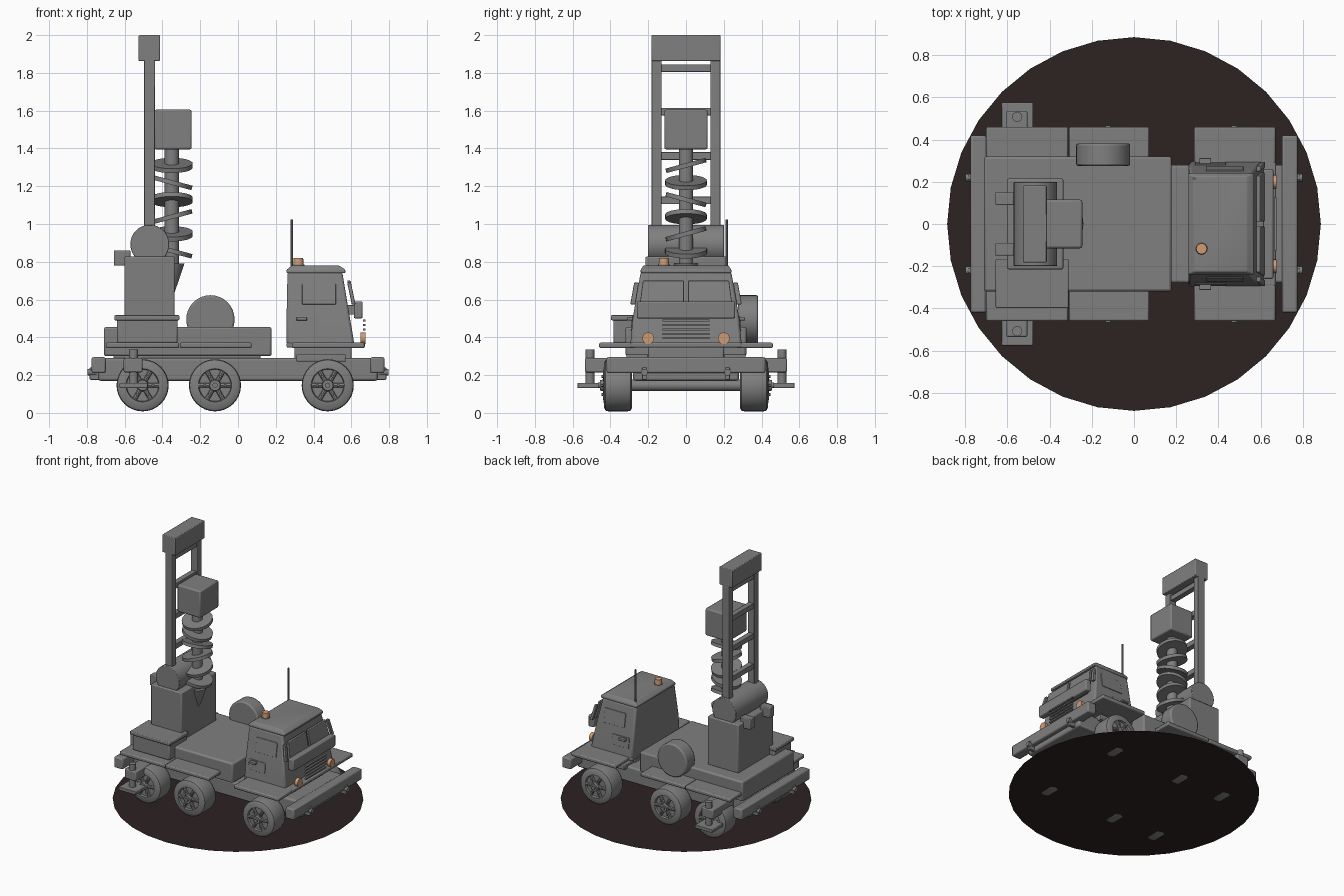
import bpy, bmesh, math
from mathutils import Vector, Matrix

if "Cube" in bpy.data.objects:
    bpy.data.objects.remove(bpy.data.objects["Cube"])


def material(name, rgb):
    m = bpy.data.materials.new(name)
    m.diffuse_color = (*rgb, 1)
    m.use_nodes = True
    m.node_tree.nodes["Principled BSDF"].inputs["Base Color"].default_value = m.diffuse_color
    return m


GRAY = material("grey_paint", (0.22, 0.215, 0.215))
DARK = material("dark_ground", (0.026, 0.016, 0.016))
AMBER = material("amber_lamp", (0.62, 0.33, 0.18))


def finish(name, bm, mat=GRAY, bevel=0.0, smooth=True):
    bmesh.ops.recalc_face_normals(bm, faces=bm.faces)
    me = bpy.data.meshes.new(name)
    bm.to_mesh(me)
    bm.free()
    ob = bpy.data.objects.new(name, me)
    bpy.context.collection.objects.link(ob)
    me.materials.append(mat)
    if bevel:
        b = ob.modifiers.new("bevel", "BEVEL")
        b.width, b.segments, b.limit_method = bevel, 2, "ANGLE"
    if smooth:
        bpy.ops.object.select_all(action="DESELECT")
        ob.select_set(True)
        bpy.context.view_layer.objects.active = ob
        bpy.ops.object.shade_smooth_by_angle(angle=math.radians(35))
    return ob


def box(name, x, y, z, bevel=0.008, mat=GRAY):
    """Box from (min, max) ranges."""
    bm = bmesh.new()
    size = [abs(r[1] - r[0]) for r in (x, y, z)]
    mid = [(r[0] + r[1]) / 2 for r in (x, y, z)]
    bmesh.ops.create_cube(bm, size=1, matrix=Matrix.Translation(mid) @ Matrix.Diagonal((*size, 1)))
    return finish(name, bm, mat, bevel)


def rod(name, a, b, r, r2=None, segs=24, mat=GRAY, bevel=0.0):
    """Cylinder or cone from point a to point b."""
    a, b = Vector(a), Vector(b)
    d = b - a
    bm = bmesh.new()
    bmesh.ops.create_cone(bm, cap_ends=True, segments=segs, radius1=r, radius2=r if r2 is None else r2,
                          depth=d.length, matrix=Matrix.Translation((a + b) / 2)
                          @ d.to_track_quat("Z", "Y").to_matrix().to_4x4())
    return finish(name, bm, mat, bevel)


def loft(name, rings, bevel=0.008):
    """Rectangular sections (x0, x1, half_y, z) joined from bottom to top."""
    bm = bmesh.new()
    loops = [[bm.verts.new(p) for p in ((x0, -h, z), (x1, -h, z), (x1, h, z), (x0, h, z))]
             for x0, x1, h, z in rings]
    for lo, hi in zip(loops, loops[1:]):
        for i in range(4):
            bm.faces.new((lo[i], lo[(i + 1) % 4], hi[(i + 1) % 4], hi[i]))
    bm.faces.new(loops[0])
    bm.faces.new(loops[-1])
    return finish(name, bm, GRAY, bevel)


def lathe_y(name, profile, x, z, side, segs=32):
    """Spin (radius, y) points around the y axis; closed profile on the axle."""
    bm = bmesh.new()
    vs = [bm.verts.new((x + r, side * y, z)) for r, y in profile]
    es = [bm.edges.new(p) for p in zip(vs, vs[1:])]
    bmesh.ops.spin(bm, geom=vs + es, cent=(x, 0, z), axis=(0, 1, 0), angle=2 * math.pi, steps=segs)
    bmesh.ops.remove_doubles(bm, verts=bm.verts, dist=1e-4)
    return finish(name, bm)


# Ground disc
bm = bmesh.new()
bmesh.ops.create_circle(bm, cap_ends=True, segments=32, radius=0.885, matrix=Matrix.Translation((0, 0, 0.012)))
finish("ground_disc", bm, DARK, smooth=False)

# Chassis, bumpers and deck
box("chassis", (-0.74, 0.74), (-0.28, 0.28), (0.17, 0.29), 0.012)
for e in (-1, 1):
    box("bumper", (e * 0.70, e * 0.775), (-0.42, 0.42), (0.21, 0.295), 0.01)
    for s in (-1, 1):
        rod("tow_hook", (e * 0.75, s * 0.22, 0.215), (e * 0.798, s * 0.22, 0.215), 0.018, segs=12)
        box("hook_bracket", (e * 0.73, e * 0.785), (s * 0.22 - 0.012, s * 0.22 + 0.012), (0.175, 0.24), 0.004)
box("deck", (-0.71, 0.178), (-0.32, 0.32), (0.30, 0.455), 0.012)
box("deck_mount", (-0.66, 0.12), (-0.24, 0.24), (0.28, 0.31))

# Wheels with recessed rims, spokes and nuts
TYRE = ((0, 0.285), (0.12, 0.285), (0.134, 0.293), (0.138, 0.31), (0.138, 0.41), (0.134, 0.425),
        (0.12, 0.433), (0.088, 0.436), (0.084, 0.42), (0, 0.42))
for x in (-0.505, -0.122, 0.475):
    for s in (-1, 1):
        lathe_y("wheel", TYRE, x, 0.146, s)
        rod("hub", (x, s * 0.41, 0.146), (x, s * 0.455, 0.146), 0.034, 0.028, 20)
        rod("hub_cap", (x, s * 0.45, 0.146), (x, s * 0.466, 0.146), 0.014, segs=12)
        for k in range(6):
            a = math.tau * k / 6
            c, n = math.cos(a), math.sin(a)
            rod("spoke", (x + 0.02 * c, s * 0.428, 0.146 + 0.02 * n),
                (x + 0.086 * c, s * 0.428, 0.146 + 0.086 * n), 0.012, segs=8)
            rod("nut", (x + 0.055 * c, s * 0.42, 0.146 + 0.055 * n),
                (x + 0.055 * c, s * 0.448, 0.146 + 0.055 * n), 0.008, segs=6)
    rod("axle", (x, -0.3, 0.146), (x, 0.3, 0.146), 0.03)

# Mudguards, steps and outriggers on both sides
for s in (-1, 1):
    for x0, x1, inner in ((-0.70, -0.312, 0.3), (-0.308, 0.072, 0.3), (0.285, 0.67, 0.27)):
        box("mudguard", (x0, x1), (s * inner, s * 0.46), (0.343, 0.372), 0.008)
    box("cab_step", (0.31, 0.57), (s * 0.2, s * 0.315), (0.272, 0.31), 0.005)
    box("outrigger_arm", (-0.605, -0.505), (s * 0.25, s * 0.535), (0.215, 0.29))
    rod("outrigger_leg", (-0.553, s * 0.508, 0.15), (-0.553, s * 0.508, 0.335), 0.024, segs=16)
    box("outrigger_foot", (-0.627, -0.478), (s * 0.44, s * 0.575), (0.132, 0.158), 0.004)

# Toolbox beside the column and spare wheel on the far side
box("toolbox", (-0.64, -0.32), (-0.385, -0.17), (0.37, 0.495))
box("toolbox_lid", (-0.655, -0.31), (-0.398, -0.165), (0.49, 0.517), 0.006)
rod("spare_wheel", (-0.146, 0.275, 0.495), (-0.146, 0.382, 0.495), 0.128, segs=32, bevel=0.01)

# Cab
box("cab_floor", (0.257, 0.672), (-0.295, 0.295), (0.345, 0.373), 0.008)
box("cab_mount", (0.3, 0.6), (-0.2, 0.2), (0.28, 0.35))
loft("cab", ((0.257, 0.617, 0.295, 0.36), (0.257, 0.593, 0.282, 0.50), (0.262, 0.552, 0.24, 0.745)), 0.012)
loft("roof", ((0.257, 0.568, 0.24, 0.74), (0.257, 0.568, 0.24, 0.758), (0.285, 0.535, 0.225, 0.78)), 0.005)
box("front_panel", (0.613, 0.66), (-0.26, 0.26), (0.50, 0.59), 0.008)
box("front_panel_bracket", (0.57, 0.63), (-0.2, 0.2), (0.52, 0.57), 0.004)


def sloped_plate(name, y0, y1, xs, zs, thick):
    """Leaning plate between two heights; xs and zs are bottom and top."""
    bm = bmesh.new()
    fs = []
    for d in (0, thick):
        fs.append([bm.verts.new((xs[i] + d, y, zs[i])) for i, y in ((0, y0), (0, y1), (1, y1 * 0.93), (1, y0 * 0.93))])
    bm.faces.new(fs[0])
    bm.faces.new(fs[1])
    for i in range(4):
        j = (i + 1) % 4
        bm.faces.new((fs[0][i], fs[0][j], fs[1][j], fs[1][i]))
    finish(name, bm, GRAY, 0.003)


def side_plate(name, x, z, out, s):
    """Plate following the leaning side of the cab."""
    bm = bmesh.new()
    def wall(h):
        return 0.295 - (h - 0.36) * 0.093 if h < 0.5 else 0.282 - (h - 0.5) * 0.1714
    fs = [[bm.verts.new((px, s * (wall(pz) + d), pz)) for px, pz in
           ((x[0], z[0]), (x[1], z[0]), (x[1], z[1]), (x[0], z[1]))] for d in (-0.006, out)]
    bm.faces.new(fs[0])
    bm.faces.new(fs[1])
    for i in range(4):
        j = (i + 1) % 4
        bm.faces.new((fs[0][i], fs[0][j], fs[1][j], fs[1][i]))
    finish(name, bm, GRAY, 0.002)


for s in (-1, 1):
    sloped_plate("windscreen", s * 0.012, s * 0.245, (0.602, 0.578), (0.575, 0.70), 0.018)
    sloped_plate("mirror", s * 0.268, s * 0.295, (0.602, 0.578), (0.575, 0.69), 0.02)
    side_plate("side_window", (0.34, 0.518), (0.575, 0.682), 0.005, s)
    side_plate("door_panel", (0.29, 0.435), (0.435, 0.513), 0.005, s)
    side_plate("door_handle", (0.31, 0.365), (0.49, 0.505), 0.03, s)
    # Headlamps
    rod("headlamp", (0.648, s * 0.2, 0.395), (0.675, s * 0.2, 0.395), 0.031, segs=20, mat=AMBER)
for k in range(5):
    z = 0.395 + 0.0235 * k
    box("grille_slat", (0.662, 0.676), (-0.125, 0.125), (z - 0.005, z + 0.005), 0.0)

# Beacon and aerial on the roof
rod("beacon_base", (0.32, -0.117, 0.775), (0.32, -0.117, 0.785), 0.031)
rod("beacon", (0.32, -0.117, 0.78), (0.32, -0.117, 0.82), 0.028, 0.025, mat=AMBER)
rod("aerial", (0.285, 0.215, 0.74), (0.285, 0.215, 1.025), 0.007, segs=8)

# Column, winch drum and rear clamps
box("column", (-0.602, -0.335), (-0.215, 0.215), (0.45, 0.828), 0.008)
rod("winch_drum", (-0.467, -0.2, 0.893), (-0.467, 0.2, 0.893), 0.103, segs=32, bevel=0.004)
for s in (-1, 1):
    box("rear_clamp", (-0.657, -0.57), (s * 0.09, s * 0.15), (0.78, 0.86), 0.005)
    # Mast rails
    box("mast_rail", (-0.498, -0.44), (s * 0.13, s * 0.182), (0.85, 1.88), 0.004)
for z in (1.825, 1.595, 1.36, 1.125):
    box("mast_rung", (-0.49, -0.448), (-0.14, 0.14), (z - 0.02, z + 0.02), 0.003)
box("mast_crown", (-0.526, -0.413), (-0.182, 0.182), (1.863, 2.0), 0.005)

# Drill head, shaft, tilted flights and tip
box("drill_head", (-0.445, -0.245), (-0.115, 0.115), (1.395, 1.605), 0.01)
rod("auger_shaft", (-0.35, 0, 0.77), (-0.35, 0, 1.41), 0.038)
rod("auger_tip", (-0.35, 0, 0.79), (-0.35, 0, 0.6), 0.066, 0.002)
for k in range(6):
    a = math.pi / 2 * k
    lean = Vector((math.sin(a), -math.cos(a), 3.7)).normalized() * 0.012
    c = Vector((-0.35, 0, 1.31 - 0.0905 * k))
    rod("auger_flight", c - lean, c + lean, 0.11, segs=32)
